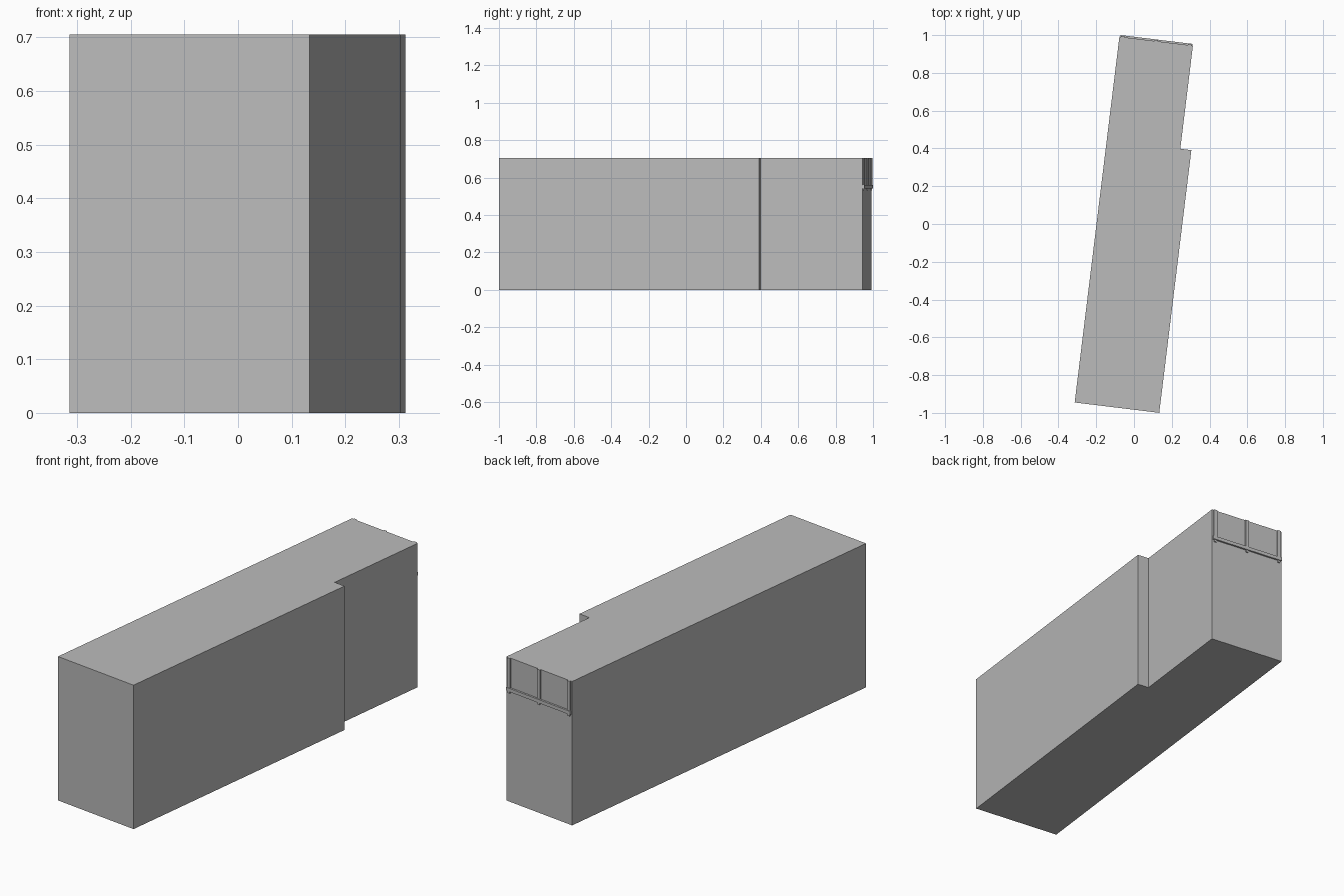
import bpy, bmesh, math
from mathutils import Matrix

cube = bpy.data.objects.get("Cube")
if cube:
    bpy.data.objects.remove(cube)

HEIGHT = 0.705
BACK = 0.975
LEFT, RIGHT = -0.197, 0.195
TURN = Matrix.Rotation(math.radians(-6.97), 4, 'Z')

grey = bpy.data.materials.new("plain_grey")
grey.use_nodes = True
grey.diffuse_color = (0.5, 0.5, 0.5, 1)
grey.node_tree.nodes["Principled BSDF"].inputs["Base Color"].default_value = (0.5, 0.5, 0.5, 1)


def prism(name, outline, z0, z1):
    """Extrude a plan outline upward and turn it onto the site angle."""
    bm = bmesh.new()
    base = bm.faces.new([bm.verts.new((x, y, z0)) for x, y in outline])
    top = bmesh.ops.extrude_face_region(bm, geom=[base])["geom"]
    bmesh.ops.translate(bm, vec=(0, 0, z1 - z0),
                        verts=[g for g in top if isinstance(g, bmesh.types.BMVert)])
    bmesh.ops.recalc_face_normals(bm, faces=bm.faces)
    mesh = bpy.data.meshes.new(name)
    bm.to_mesh(mesh)
    bm.free()
    mesh.materials.append(grey)
    obj = bpy.data.objects.new(name, mesh)
    obj.matrix_world = TURN
    bpy.context.collection.objects.link(obj)
    return obj


def block(name, x0, x1, y0, y1, z0, z1):
    return prism(name, [(x0, y0), (x1, y0), (x1, y1), (x0, y1)], z0, z1)


# Main building with the stepped side
prism("building_body", [(LEFT, -0.976), (0.254, -0.976), (0.254, 0.425),
                        (RIGHT, 0.425), (RIGHT, BACK), (LEFT, BACK)], 0, HEIGHT)

# Ledge across the back wall
block("back_ledge", LEFT + 0.004, RIGHT - 0.004, BACK - 0.01, BACK + 0.009, 0.543, 0.56)

# Posts above the ledge, each with a small bracket below
middle = (LEFT + RIGHT) / 2
for side, x in (("right", LEFT + 0.017), ("middle", middle), ("left", RIGHT - 0.017)):
    block(side + "_post", x - 0.009, x + 0.009, BACK - 0.01, BACK + 0.006, 0.56, HEIGHT)
    block(side + "_bracket", x - 0.006, x + 0.006, BACK - 0.01, BACK + 0.005, 0.532, 0.543)
